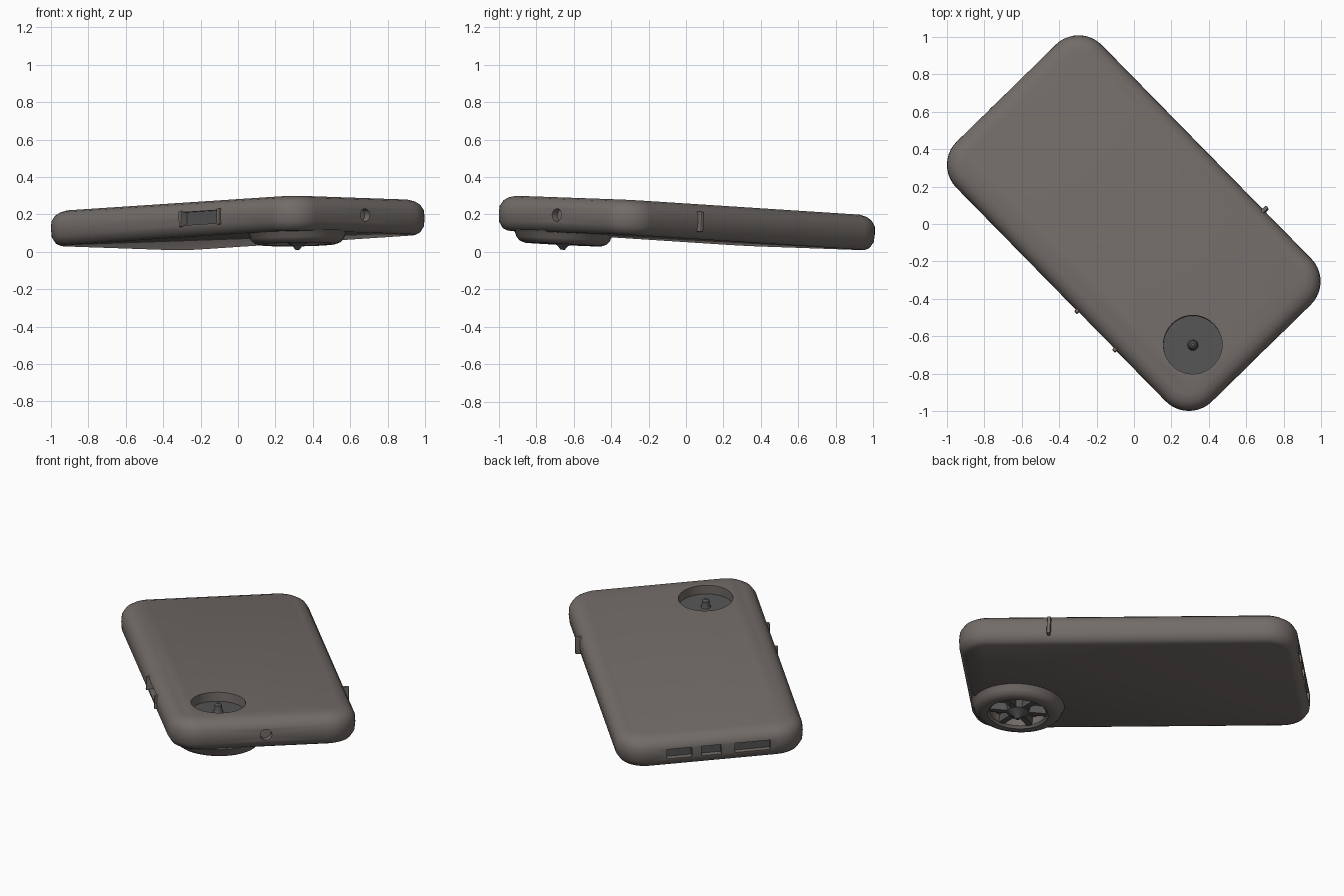
import bpy, bmesh, math
from mathutils import Matrix, Vector

if "Cube" in bpy.data.objects:
    bpy.data.objects.remove(bpy.data.objects["Cube"])

# Tilted local frame: X along the length, Y across, Z out of the top face
U = Vector((0.70, -0.714, 0.046)).normalized()
V = Vector((0.714, 0.70, -0.025))
V = (V - U * V.dot(U)).normalized()
N = U.cross(V)
FRAME = Matrix((U, V, N)).transposed().to_4x4()
FRAME.translation = (0, 0, 0.062)
L, W, R, T = 0.975, 0.545, 0.175, 0.187

grey = bpy.data.materials.new("warm_grey")
grey.diffuse_color = (0.17, 0.15, 0.138, 1)
grey.use_nodes = True
grey.node_tree.nodes["Principled BSDF"].inputs["Base Color"].default_value = grey.diffuse_color
dark = bpy.data.materials.new("dark_grey")
dark.diffuse_color = (0.09, 0.09, 0.09, 1)
dark.use_nodes = True
dark.node_tree.nodes["Principled BSDF"].inputs["Base Color"].default_value = dark.diffuse_color


def finish(name, bm, mat=grey):
    bmesh.ops.recalc_face_normals(bm, faces=bm.faces)
    me = bpy.data.meshes.new(name)
    bm.to_mesh(me)
    bm.free()
    ob = bpy.data.objects.new(name, me)
    bpy.context.collection.objects.link(ob)
    ob.matrix_world = FRAME
    me.materials.append(mat)
    return ob


def loft(name, rings, mat=grey, loop=False):
    bm = bmesh.new()
    vs = [[bm.verts.new(p) for p in ring] for ring in rings]
    pairs = list(zip(vs, vs[1:])) + ([(vs[-1], vs[0])] if loop else [])
    n = len(vs[0])
    for a, b in pairs:
        for i in range(n):
            j = (i + 1) % n
            bm.faces.new((a[i], a[j], b[j], b[i]))
    if not loop:
        bm.faces.new(vs[0])
        bm.faces.new(vs[-1])
    return finish(name, bm, mat)


def round_rect(h, inset, steps=10):
    pts = []
    for k, (sx, sy) in enumerate(((1, 1), (-1, 1), (-1, -1), (1, -1))):
        for s in range(steps + 1):
            a = math.radians(90 * (k + s / steps))
            r = R - inset
            pts.append((sx * (L - R) + r * math.cos(a), sy * (W - R) + r * math.sin(a), h))
    return pts


def circle(r, h, cx, cy, n=40):
    return [(cx + r * math.cos(2 * math.pi * i / n), cy + r * math.sin(2 * math.pi * i / n), h)
            for i in range(n)]


def box(name, c, size, mat=grey, turn=0, bevel=0.0):
    bm = bmesh.new()
    m = Matrix.Translation(c) @ Matrix.Rotation(turn, 4, 'Z') @ Matrix.Diagonal((*size, 1))
    bmesh.ops.create_cube(bm, size=1, matrix=m)
    if bevel:
        bmesh.ops.bevel(bm, geom=bm.edges[:], offset=bevel, segments=2, affect='EDGES', profile=0.5)
    return finish(name, bm, mat)


def cut(target, cutter):
    mod = target.modifiers.new("cut", 'BOOLEAN')
    mod.operation, mod.solver, mod.object = 'DIFFERENCE', 'EXACT', cutter
    bpy.context.view_layer.objects.active = target
    bpy.ops.object.modifier_apply(modifier=mod.name)
    bpy.data.objects.remove(cutter)


# Main shell with rounded corners and softened rims
profile = [(0, 0.05), (0.012, 0.025), (0.045, 0.004), (0.09, 0), (0.13, 0.003),
           (0.16, 0.022), (0.177, 0.048), (T, 0.085)]
body = loft("case_body", [round_rect(h, i) for h, i in profile])

# Round recess in the top face
CX, CY = 0.69, -0.232
cut(body, loft("recess_cutter", [circle(0.157, T - 0.06, CX, CY), circle(0.157, T + 0.05, CX, CY)]))

# Three slots at one short end, each with a dark floor
for v0, v1 in ((0.125, 0.27), (-0.045, 0.07), (-0.33, -0.125)):
    mid, wid = (v0 + v1) / 2, v1 - v0
    cut(body, box("slot_cutter", (-L, mid, 0.088), (0.08, wid, 0.06)))
    box("slot_floor", (-L + 0.037, mid, 0.088), (0.006, wid, 0.06), dark)

# Long side slot
cut(body, box("side_cutter", (0.27, -W, 0.095), (0.27, 0.08, 0.07)))
box("side_slot_floor", (0.27, -W + 0.037, 0.095), (0.27, 0.006, 0.07), dark)
for u in (0.125, 0.415):
    box("side_slot_lip", (u, -W, 0.095), (0.02, 0.024, 0.085), bevel=0.005)

# Small round hole at the other short end
bm = bmesh.new()
bmesh.ops.create_cone(bm, cap_ends=True, segments=20, radius1=0.034, radius2=0.034, depth=0.08,
                      matrix=Matrix.Translation((L, 0, 0.09)) @ Matrix.Rotation(math.pi / 2, 4, 'Y'))
cut(body, finish("hole_cutter", bm))

# Thin rib on the opposite long side
box("side_rib", (0.44, W, 0.092), (0.022, 0.05, 0.11), bevel=0.007)

# Raised ring under the case
bump = [(0.272, 0.008), (0.258, -0.008), (0.25, -0.03), (0.232, -0.05), (0.205, -0.06),
        (0.175, -0.058), (0.162, -0.045), (0.16, 0.008)]
ring = loft("camera_ring", [circle(r, h, CX, CY) for r, h in bump], loop=True)

# Spokes and hub inside the ring
for k in range(3):
    box("ring_spoke", (CX, CY, -0.022), (0.33, 0.035, 0.05), dark, turn=k * math.pi / 3 + 0.2)
hub = loft("ring_hub", [circle(r, h, CX, CY, 20) for r, h in
                        ((0.075, 0.005), (0.065, -0.045), (0.025, -0.07), (0.012, -0.088))], dark)

# Recess floor and centre pin on the top
floor = loft("recess_floor", [circle(0.157, T - 0.062, CX, CY), circle(0.157, T - 0.056, CX, CY)], dark)
pin = loft("recess_pin", [circle(r, h, CX, CY, 16) for r, h in
                          ((0.03, T - 0.058), (0.024, T - 0.045), (0.022, T - 0.014), (0.01, T - 0.004))], dark)

for ob in (body, ring, hub, pin):
    bpy.ops.object.select_all(action='DESELECT')
    ob.select_set(True)
    bpy.context.view_layer.objects.active = ob
    bpy.ops.object.shade_smooth_by_angle(angle=math.radians(32))
